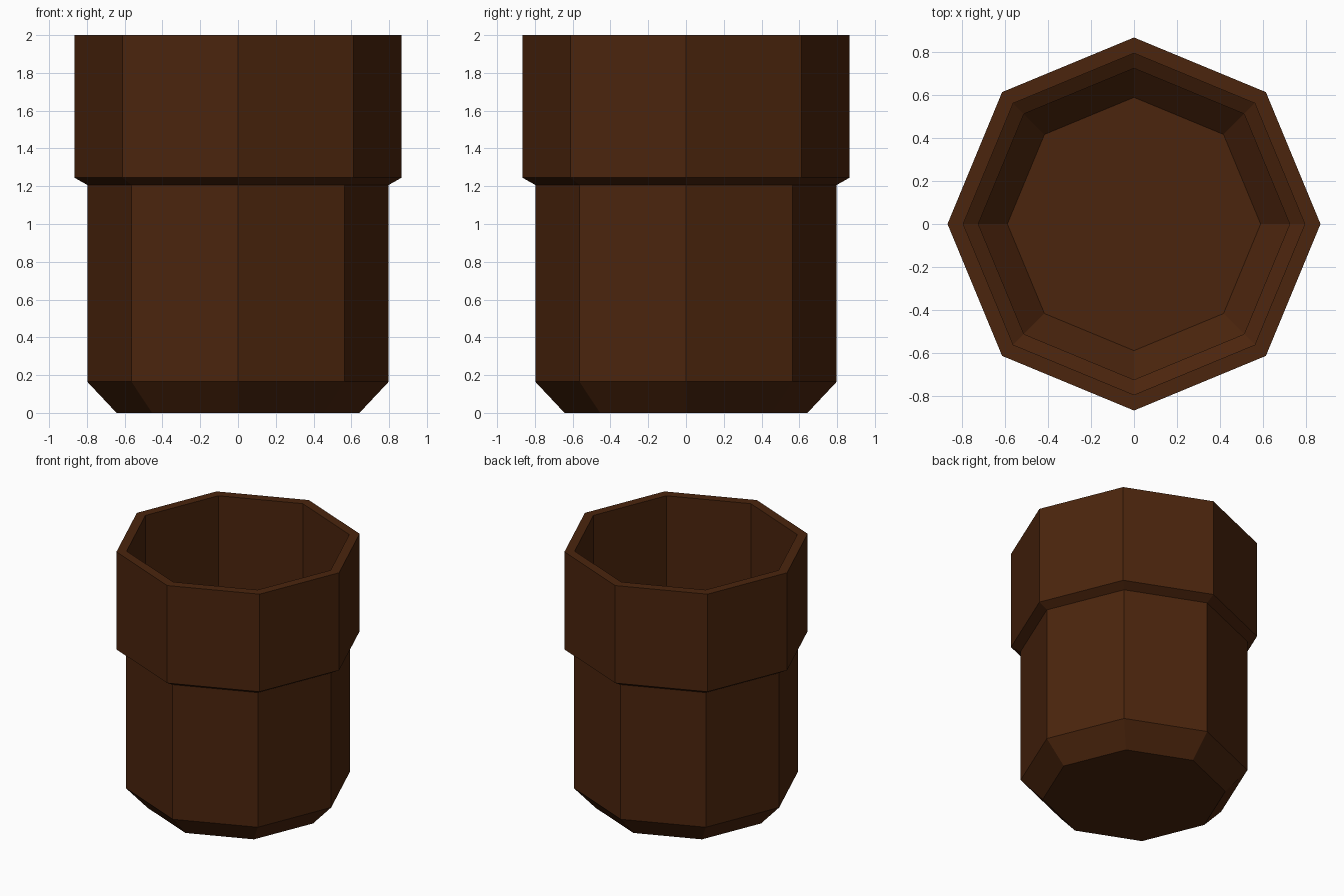
import bpy
import bmesh
from math import cos, sin, pi

if "Cube" in bpy.data.objects:
    bpy.data.objects.remove(bpy.data.objects["Cube"])

SIDES = 8

# Pot cross-section (radius, height): outside from the base up, then down the inside
PROFILE = [
    (0.643, 0.0), (0.798, 0.165), (0.798, 1.207), (0.866, 1.245), (0.866, 2.0),
    (0.793, 2.0), (0.793, 1.278), (0.723, 1.237), (0.723, 0.195), (0.588, 0.06),
]

# Octagonal shell: one ring per profile point, bridged with flat quads
bm = bmesh.new()
rings = [
    [bm.verts.new((r * cos(2 * pi * i / SIDES), r * sin(2 * pi * i / SIDES), z))
     for i in range(SIDES)]
    for r, z in PROFILE
]
for low, high in zip(rings, rings[1:]):
    for i in range(SIDES):
        j = (i + 1) % SIDES
        bm.faces.new((low[i], low[j], high[j], high[i]))

# Underside and inner floor
bm.faces.new(rings[0][::-1])
bm.faces.new(rings[-1])
bmesh.ops.recalc_face_normals(bm, faces=bm.faces)

mesh = bpy.data.meshes.new("pot")
bm.to_mesh(mesh)
bm.free()
pot = bpy.data.objects.new("pot", mesh)
bpy.context.collection.objects.link(pot)

# Dark brown clay
clay = bpy.data.materials.new("brown_clay")
clay.diffuse_color = (0.07, 0.018, 0.004, 1.0)
clay.use_nodes = True
clay.node_tree.nodes["Principled BSDF"].inputs["Base Color"].default_value = clay.diffuse_color
mesh.materials.append(clay)
